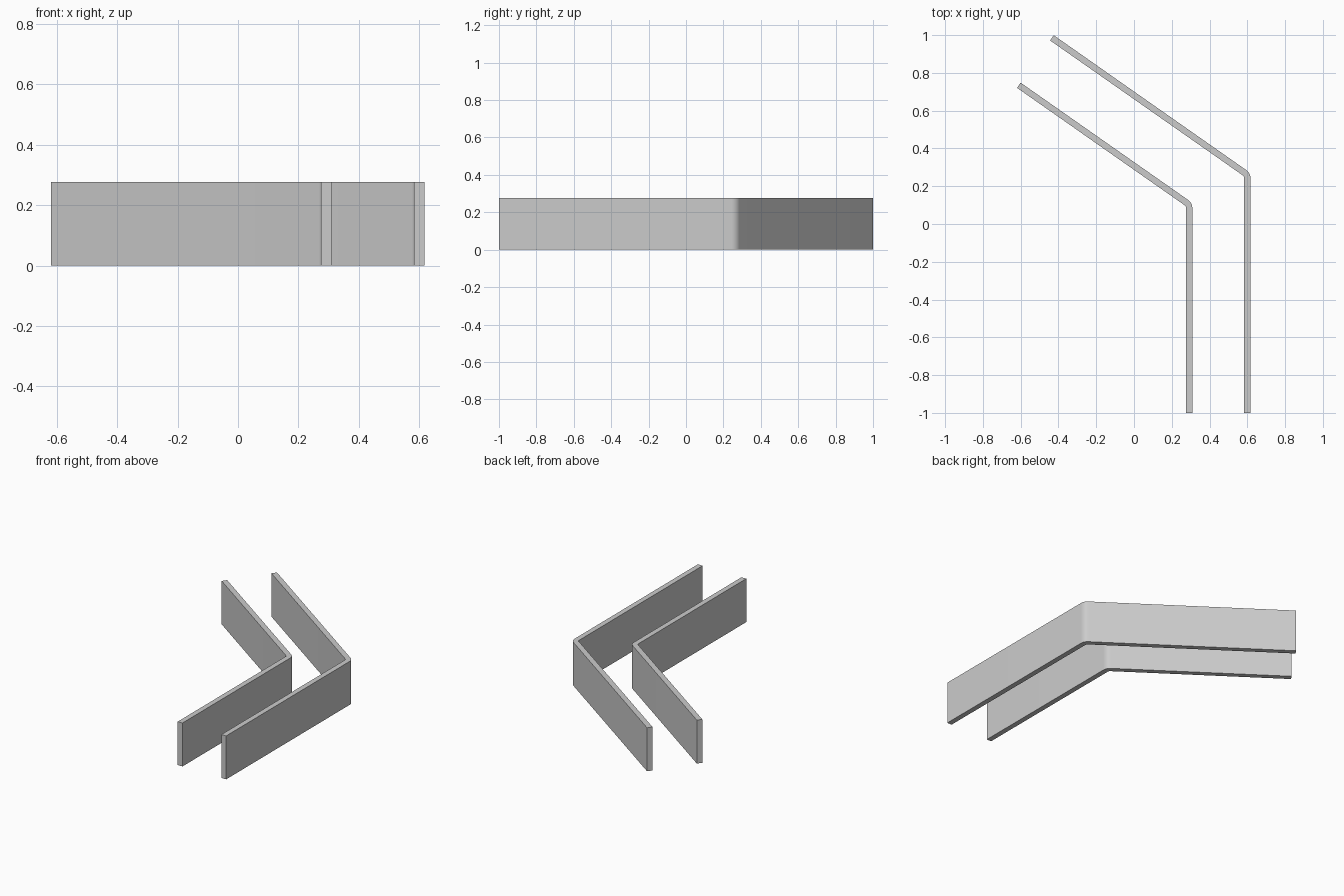
import bpy, bmesh, math
from mathutils import Vector

cube = bpy.data.objects.get("Cube")
if cube:
    bpy.data.objects.remove(cube, do_unlink=True)

HEIGHT = 0.277
THICK = 0.0335
BEND = math.radians(55)     # turn between the straight run and the slanted arm
RADIUS = 0.034              # centreline bend radius
STEPS = 10

grey = bpy.data.materials.new("light_grey")
grey.use_nodes = True
grey.diffuse_color = (0.6, 0.6, 0.6, 1)
grey.node_tree.nodes["Principled BSDF"].inputs["Base Color"].default_value = (0.6, 0.6, 0.6, 1)


def bent_wall(name, x, corner_y, arm_length):
    """Straight run along y, a rounded bend, then a slanted arm."""
    tangent = RADIUS * math.tan(BEND / 2)
    centre = Vector((x - RADIUS, corner_y - tangent))
    arm = Vector((-math.sin(BEND), math.cos(BEND)))
    # Each section is a centre point and its outward direction
    sections = [(Vector((x, -1)), Vector((1, 0)))]
    for i in range(STEPS + 1):
        a = BEND * i / STEPS
        out = Vector((math.cos(a), math.sin(a)))
        sections.append((centre + out * RADIUS, out))
    sections.append((Vector((x, corner_y)) + arm * arm_length, sections[-1][1]))

    bm = bmesh.new()
    rings = []
    for p, out in sections:
        inner, outer = p - out * THICK / 2, p + out * THICK / 2
        rings.append([bm.verts.new((q.x, q.y, z)) for q, z in
                      ((inner, 0), (outer, 0), (outer, HEIGHT), (inner, HEIGHT))])
    for a, b in zip(rings, rings[1:]):
        for i in range(4):
            j = (i + 1) % 4
            bm.faces.new((a[i], a[j], b[j], b[i]))
    bm.faces.new(rings[0])
    bm.faces.new(rings[-1])
    bmesh.ops.recalc_face_normals(bm, faces=bm.faces)
    mesh = bpy.data.meshes.new(name)
    bm.to_mesh(mesh)
    bm.free()
    mesh.materials.append(grey)
    obj = bpy.data.objects.new(name, mesh)
    bpy.context.collection.objects.link(obj)
    bpy.ops.object.select_all(action='DESELECT')
    obj.select_set(True)
    bpy.context.view_layer.objects.active = obj
    bpy.ops.object.shade_smooth_by_angle(angle=math.radians(30))


bent_wall("outer_wall", 0.6, 0.261, 1.263)
bent_wall("inner_wall", 0.292, 0.103, 1.101)
